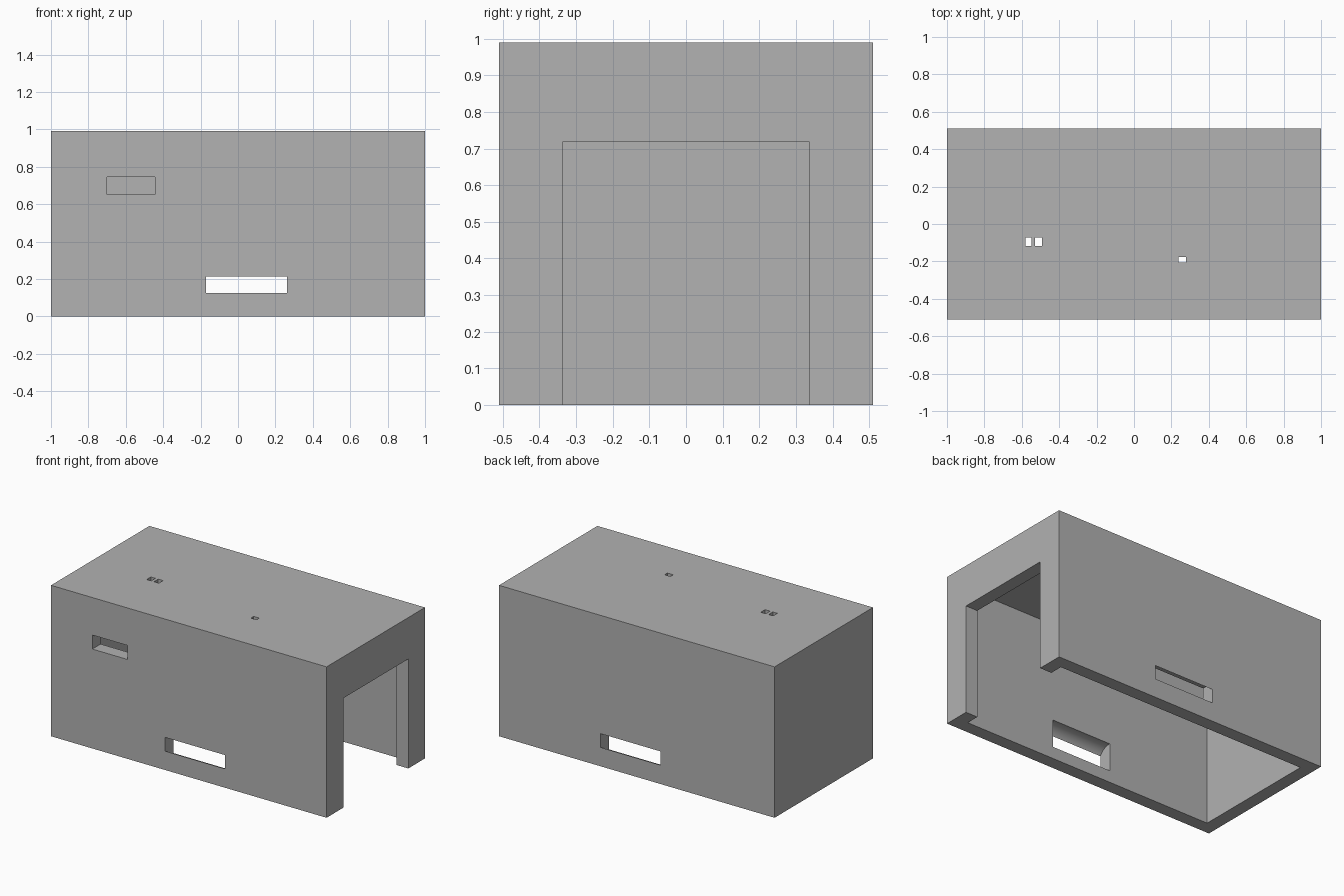
import bpy
from math import pi

if "Cube" in bpy.data.objects:
    bpy.data.objects.remove(bpy.data.objects["Cube"], do_unlink=True)

HALF_Y, HEIGHT, WALL = 0.51, 0.99, 0.086

grey = bpy.data.materials.new("plain grey")
grey.use_nodes = True
colour = (0.445, 0.445, 0.445, 1)
grey.diffuse_color = colour
grey.node_tree.nodes["Principled BSDF"].inputs["Base Color"].default_value = colour


def box(name, x, y, z):
    """Box spanning the given (low, high) ranges."""
    spans = (x, y, z)
    bpy.ops.mesh.primitive_cube_add(size=1, location=[(a + b) / 2 for a, b in spans])
    ob = bpy.context.object
    ob.name = name
    ob.scale = [b - a for a, b in spans]
    bpy.ops.object.transform_apply(location=True, rotation=True, scale=True)
    return ob


def rod(name, x, y, z, radius):
    """Cylinder lying along x."""
    bpy.ops.mesh.primitive_cylinder_add(
        vertices=64, radius=radius, depth=x[1] - x[0],
        location=((x[0] + x[1]) / 2, y, z), rotation=(0, pi / 2, 0))
    ob = bpy.context.object
    ob.name = name
    bpy.ops.object.transform_apply(location=True, rotation=True, scale=True)
    return ob


# Outer block of the cover
cover = box("cover_shell", (-1, 1), (-HALF_Y, HALF_Y), (0, HEIGHT))
cover.data.materials.append(grey)

# Hollow inside, open underneath, and the doorway in the end wall
inner_y = HALF_Y - WALL
cutters = [
    box("hollow_cutter", (-1 + WALL, 1 - WALL), (-inner_y, inner_y), (-0.2, HEIGHT - WALL)),
    box("doorway_cutter", (0.8, 1.2), (-0.337, 0.337), (-0.3, 0.718)),
    # Small window in the front wall
    box("window_cutter", (-0.70, -0.444), (-0.6, -0.35), (0.652, 0.744)),
]

# Slots in both long walls, rounded out on the inside
for side in (-1, 1):
    cutters.append(rod("slot_cutter", (-0.171, 0.262), side * 0.431, 0.169, 0.091))

# Small holes through the roof
for x, y in (((-0.581, -0.548), (-0.117, -0.073)),
             ((-0.528, -0.492), (-0.117, -0.073)),
             ((0.237, 0.279), (-0.206, -0.177))):
    cutters.append(box("roof_hole_cutter", x, y, (0.8, 1.2)))

# Cut every opening, then drop the cutters
bpy.ops.object.select_all(action="DESELECT")
bpy.context.view_layer.objects.active = cover
cover.select_set(True)
for cutter in cutters:
    cutter.hide_render = True
    mod = cover.modifiers.new("cut", "BOOLEAN")
    mod.operation = "DIFFERENCE"
    mod.solver = "EXACT"
    mod.object = cutter
    bpy.ops.object.modifier_apply(modifier=mod.name)
    bpy.data.objects.remove(cutter, do_unlink=True)

bpy.ops.object.shade_smooth_by_angle(angle=pi / 6)
